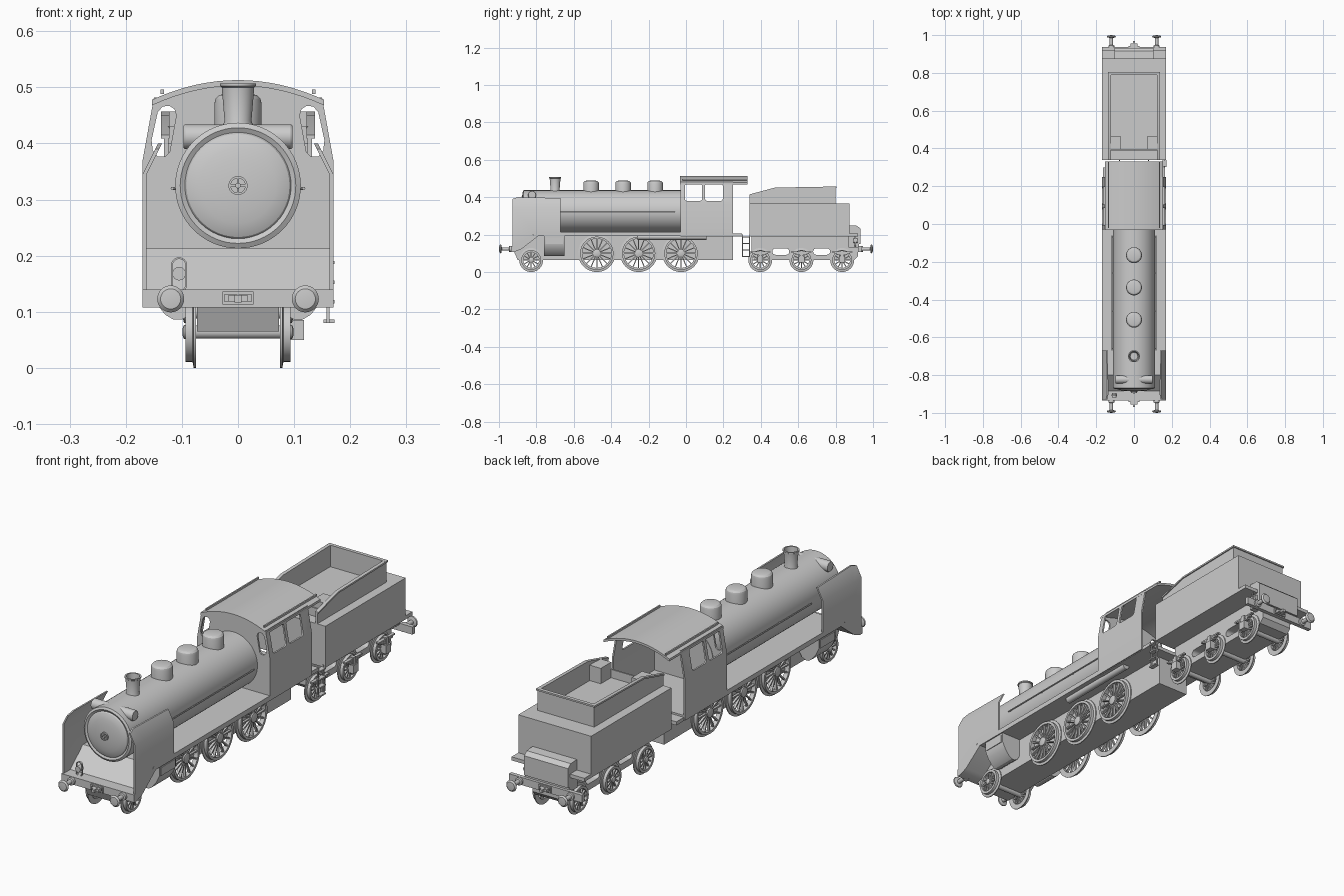
import bpy, bmesh
from math import sin, cos, pi, radians
from mathutils import Matrix, Vector

if "Cube" in bpy.data.objects:
    bpy.data.objects.remove(bpy.data.objects["Cube"])


def finish(name, bm):
    bmesh.ops.recalc_face_normals(bm, faces=bm.faces[:])
    me = bpy.data.meshes.new(name)
    bm.to_mesh(me)
    bm.free()
    ob = bpy.data.objects.new(name, me)
    bpy.context.collection.objects.link(ob)
    return ob


def add_box(bm, x0, x1, y0, y1, z0, z1, rot=Matrix()):
    m = Matrix.Translation(((x0 + x1) / 2, (y0 + y1) / 2, (z0 + z1) / 2))
    m = rot @ m @ Matrix.Diagonal((abs(x1 - x0), abs(y1 - y0), abs(z1 - z0), 1))
    bmesh.ops.create_cube(bm, size=1, matrix=m)


def box(name, *d):
    bm = bmesh.new()
    add_box(bm, *d)
    return finish(name, bm)


def add_lathe(bm, prof, loc, axis='z', seg=40, closed=False):
    """Revolve (radius, height) points round an axis."""
    rings = []
    for r, h in prof:
        ring = []
        for i in range(seg):
            c, s = r * cos(2 * pi * i / seg), r * sin(2 * pi * i / seg)
            p = {'x': (h, c, s), 'y': (c, h, s), 'z': (c, s, h)}[axis]
            ring.append(bm.verts.new(Vector(p) + Vector(loc)))
        rings.append(ring)
    pairs = list(zip(rings, rings[1:])) + ([(rings[-1], rings[0])] if closed else [])
    for a, b in pairs:
        for i in range(seg):
            j = (i + 1) % seg
            bm.faces.new((a[i], a[j], b[j], b[i]))
    bmesh.ops.remove_doubles(bm, verts=[v for r in rings for v in r], dist=1e-6)


def lathe(name, prof, loc, axis='z', seg=40, closed=False):
    bm = bmesh.new()
    add_lathe(bm, prof, loc, axis, seg, closed)
    return finish(name, bm)


def rod(name, r, a, b, loc, axis, seg=16):
    return lathe(name, [(0, a), (r, a), (r, b), (0, b)], loc, axis, seg)


def plate(name, plane, outline, a, b, holes=(), lean=None):
    """Fill an outline with holes, thicken from a to b; lean=(z, slope) tilts the top inwards."""
    bm = bmesh.new()
    for loop in (outline, *holes):
        vs = [bm.verts.new((a, u, v) if plane == 'yz' else (u, a, v)) for u, v in loop]
        for i in range(len(vs)):
            bm.edges.new((vs[i - 1], vs[i]))
    n = (1, 0, 0) if plane == 'yz' else (0, 1, 0)
    bmesh.ops.triangle_fill(bm, edges=bm.edges[:], use_beauty=True, normal=n)
    ext = bmesh.ops.extrude_face_region(bm, geom=bm.faces[:], use_keep_orig=True)
    moved = [g for g in ext['geom'] if isinstance(g, bmesh.types.BMVert)]
    bmesh.ops.translate(bm, verts=moved, vec=Vector(n) * (b - a))
    if lean:
        bmesh.ops.bisect_plane(bm, geom=bm.verts[:] + bm.edges[:] + bm.faces[:],
                               plane_co=(0, 0, lean[0]), plane_no=(0, 0, 1))
        for v in bm.verts:
            if v.co.z > lean[0]:
                v.co.x -= (1 if v.co.x > 0 else -1) * (v.co.z - lean[0]) * lean[1]
    return finish(name, bm)


def rounded(u0, u1, v0, v1, r, n=5):
    pts = []
    for k, (cu, cv) in enumerate(((u1 - r, v1 - r), (u0 + r, v1 - r), (u0 + r, v0 + r), (u1 - r, v0 + r))):
        for i in range(n):
            t = pi / 2 * (k + i / (n - 1)) 
            pts.append((cu + r * cos(t), cv + r * sin(t)))
    return pts


def wheel(name, s, y, R, spokes):
    """Flanged spoked wheel whose flange touches z = 0."""
    bm = bmesh.new()
    t = R - 0.011
    prof = [(R, .075), (R, .079), (t, .081), (t, .094), (t - .011, .094), (t - .011, .075)]
    add_lathe(bm, [(r, s * h) for r, h in prof], (0, y, R), 'x', 40, True)
    hub = R * .2
    add_lathe(bm, [(0, s * .075), (hub, s * .075), (hub, s * .096), (hub * .5, s * .099), (0, s * .099)],
              (0, y, R), 'x', 20)
    for i in range(spokes):
        rot = Matrix.Translation((0, y, R)) @ Matrix.Rotation(2 * pi * i / spokes, 4, 'X')
        add_box(bm, s * .080, s * .090, -.0028, .0028, hub * .8, t - .008, rot)
    return finish(name, bm)


# Wheels and axles
for y, R, n, label in [(-.828, .064, 12, 'leading'), (-.477, .1, 16, 'driving'), (-.253, .1, 16, 'driving'),
                       (-.027, .1, 16, 'driving'), (.397, .064, 12, 'tender'), (.617, .064, 12, 'tender'),
                       (.835, .064, 12, 'tender')]:
    rod(label + '_axle', .012, -.08, .08, (0, y, R), 'x')
    for s in (1, -1):
        wheel(label + '_wheel', s, y, R, n)

# Engine frame and footplate with the sloping front
plate('engine_frame', 'yz', [(-.92, .11), (-.90, .065), (.25, .065), (.25, .2), (-.80, .2), (-.89, .13)], -.073, .073)
plate('footplate', 'yz', [(-.935, .108), (-.935, .14), (-.885, .14), (-.80, .213), (.25, .213), (.25, .192),
                          (-.79, .192), (-.88, .122), (-.915, .108)], -.17, .17)

# Boiler, smokebox rim and domed door
lathe('boiler', [(0, -.865), (.108, -.865), (.108, -.86), (.112, -.855), (.112, -.02), (0, -.02)], (0, 0, .325), 'y', 64)
lathe('smokebox_rim', [(.094, -.86), (.094, -.868), (.103, -.873), (.112, -.868), (.112, -.85)], (0, 0, .325), 'y', 64)
lathe('smokebox_door', [(.098, -.862)] + [(.095 * cos(a), -.868 - .018 * sin(a)) for a in
                                           [i * pi / 12 for i in range(6)]] + [(0, -.886)], (0, 0, .325), 'y', 48)
lathe('door_wheel', [(.013, -.888), (.017, -.888), (.017, -.894), (.013, -.894)], (0, 0, .325), 'y', 24, True)
rod('door_hub', .005, -.897, -.88, (0, 0, .325), 'y')
box('door_handle_bar', -.015, .015, -.893, -.89, .3235, .3265)
box('door_handle_upright', -.0015, .0015, -.893, -.89, .31, .34)

# Chimney, domes and cross-mounted heater drum
lathe('chimney', [(.032, .42), (.024, .44), (.029, .50), (.032, .502), (.032, .507), (.026, .507), (.02, .435), (0, .435)],
      (0, -.70, 0))
for y in (-.507, -.336, -.165):
    lathe('dome', [(.042, .41), (.042, .472), (.040, .480), (.034, .486), (.026, .488), (0, .488)], (0, y, 0))
lathe('heater_drum', [(0, -.097), (.02, -.097), (.022, -.094), (.022, .094), (.02, .097), (0, .097)], (0, -.823, .412), 'x')

for s in (1, -1):
    # Boiler handrails
    rod('boiler_handrail', .003, -.67, -.06, (s * .117, 0, .32), 'y', 10)
    for y in (-.66, -.46, -.26, -.07):
        rod('handrail_post', .0025, s * .108, s * .118, (0, y, .32), 'x', 8)
    # Smoke deflectors
    plate('smoke_deflector', 'yz', [(-.928, .135), (-.885, .135), (-.805, .21), (-.67, .21), (-.67, .395), (-.90, .4),
                                    (-.928, .39)], s * .17, s * .163, lean=(.345, .5))
    # Cylinder blocks
    plate('cylinder_block', 'xz', [(s * x, z) for x, z in [(.07, .2), (.165, .2), (.165, .15), (.15, .12), (.13, .095),
                                   (.115, .086), (.1, .086), (.085, .095), (.07, .12)]], -.76, -.65)
    box('cylinder_cover', s * .16, s * .168, -.752, -.658, .15, .185)
    # Cab sides with two windows
    plate('cab_side', 'yz', [(-.03, .192), (.25, .192), (.25, .482), (-.03, .482)], s * .17, s * .163,
          [rounded(-.006, .086, .38, .472, .012), rounded(.102, .197, .38, .472, .012)], lean=(.37, .18))
    # Roof edge gutter
    box('roof_gutter', s * .132, s * .138, -.02, .33, .488, .496)

# Cab front wall with shaped windows
arc = [(.15 * i / 8, .513 - .035 * (i / 8) ** 2) for i in range(8, -9, -1)]
window = [(.154, .406), (.152, .388), (.143, .377), (.130, .377), (.122, .384), (.110, .45), (.113, .461),
          (.122, .467), (.134, .466), (.143, .456)]
plate('cab_front', 'xz', [(-.17, .2), (-.17, .37), ] + [(-x, z - .004) for x, z in arc] + [(.17, .37), (.17, .2)], -.03, -.022,
      [[(s * x, z) for x, z in window] for s in (1, -1)])
# Arched roof
plate('cab_roof', 'xz', [(x * 1.02, z) for x, z in arc] + [(x * 1.02, z - .01) for x, z in reversed(arc)], -.033, .33)
box('cab_floor', -.165, .165, -.03, .30, .19, .205)

# Air tank on the right side
rod('air_tank', .015, -.26, .11, (.135, 0, .187), 'y', 20)

# Tender body, frame with oval openings
box('tender_body', -.17, .17, .34, .875, .205, .365)
box('tender_platform', -.17, .17, .34, .92, .19, .205)
plate('tender_frame', 'yz', [(.35, .2), (.35, .085), (.37, .065), (.90, .065), (.92, .085), (.92, .2)], -.073, .073,
      [rounded(c - .045, c + .045, .092, .126, .016) for c in (.507, .725)])
plate('tender_rear_box', 'yz', [(.87, .15), (.932, .15), (.932, .232), (.915, .247), (.87, .25)], -.103, .103)
box('tender_rear_beam', -.17, .17, .92, .937, .108, .14)
box('tender_rear_deck', -.103, .103, .87, .925, .13, .2)

# Coal bunker
side = [(.34, .36), (.34, .415), (.475, .45), (.80, .455), (.80, .36)]
for s in (1, -1):
    plate('bunker_side', 'yz', side, s * .132, s * .124)
    plate('bunker_rim', 'yz', [(.34, .409), (.34, .415), (.475, .451), (.805, .457), (.805, .45), (.475, .444)],
          s * .137, s * .122)
    box('bunker_locker', s * .072, s * .125, .395, .465, .365, .43)
box('bunker_rear', -.132, .132, .792, .80, .36, .455)
box('bunker_rear_rim', -.137, .137, .79, .805, .45, .457)
box('bunker_front', -.125, .125, .39, .397, .36, .40)

# Axle boxes and springs on the right of the tender
for y in (.397, .617, .835):
    box('axle_box', .094, .118, y - .016, y + .016, .05, .085)
    for k in range(3):
        box('leaf_spring', .097, .11, y - .055 + .014 * k, y + .055 - .014 * k, .104 - .007 * k, .11 - .007 * k)
    box('spring_buckle', .095, .113, y - .008, y + .008, .08, .115)

# Steps between cab and tender
for y in (.303, .34):
    box('step_rail', .158, .163, y - .003, y + .003, .08, .2)
for z in (.08, .115, .15, .185):
    box('step_tread', .152, .172, .303, .34, z, z + .006)

# Buffers, couplings and lamps at both ends
for e in (-1, 1):
    for x in (-.12, .12):
        lathe('buffer', [(0, e * .92), (.016, e * .92), (.016, e * .945), (.009, e * .947), (.009, e * .985),
                         (.022, e * .988), (.024, e * .992), (.018, e * .998), (0, e)], (x, 0, .123), 'y', 32)
    for z in (.113, .131):
        box('coupling_frame', -.028, .028, e * .93, e * .943, z, z + .005)
    for x in (-.026, .0, .026):
        box('coupling_post', x - .002, x + .002, e * .93, e * .943, .113, .136)
    box('coupling_hook', -.006, .006, e * .93, e * .968, .117, .130)
    box('coupling_link', -.018, .018, e * .935, e * .955, .118, .129)
    rod('lamp', .012, e * .895, e * .918, (e * .105, 0, .168), 'y', 24)
    bow = rounded(e * .105 - .0145, e * .105 + .0145, .135, .197, .0144, 7)
    inner = rounded(e * .105 - .0115, e * .105 + .0115, .138, .194, .0114, 7)
    plate('lamp_bracket', 'xz', bow, e * .902, e * .91, [inner])

# Smooth curved surfaces, keep edges sharp
bpy.ops.object.select_all(action='SELECT')
bpy.context.view_layer.objects.active = bpy.context.selected_objects[0]
bpy.ops.object.shade_smooth_by_angle(angle=radians(30))
